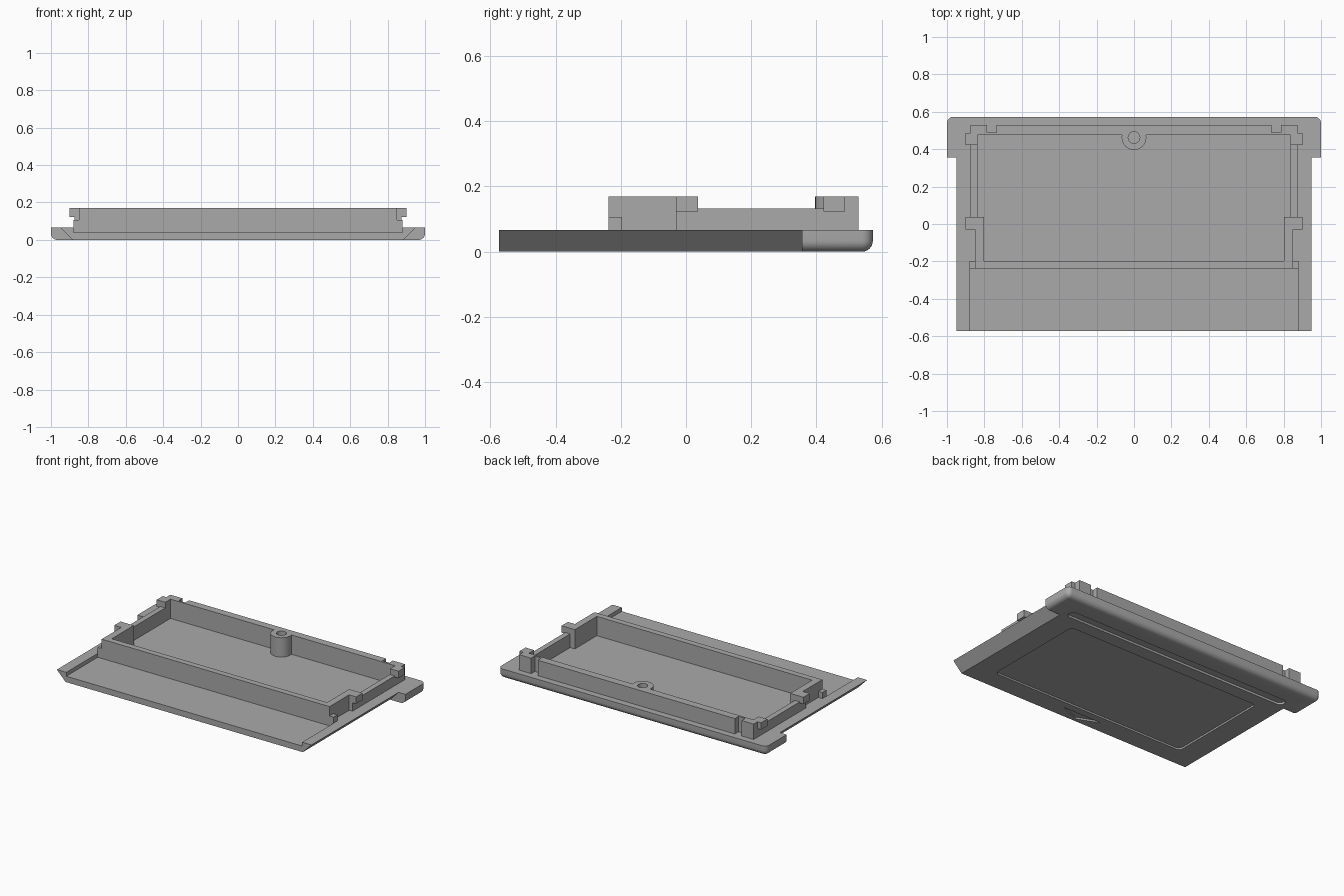
import bpy, bmesh, math

if "Cube" in bpy.data.objects:
    bpy.data.objects.remove(bpy.data.objects["Cube"], do_unlink=True)

GREY = (0.4, 0.4, 0.4, 1)
plastic = bpy.data.materials.new("grey plastic")
plastic.use_nodes = True
plastic.diffuse_color = GREY
plastic.node_tree.nodes["Principled BSDF"].inputs["Base Color"].default_value = GREY

RIM, FLOOR, TOP, LOW = 0.066, 0.04, 0.17, 0.132   # heights
FRONT, BACK = -0.573, 0.573


def finish(name, bm):
    bmesh.ops.recalc_face_normals(bm, faces=bm.faces)
    mesh = bpy.data.meshes.new(name)
    bm.to_mesh(mesh)
    bm.free()
    mesh.materials.append(plastic)
    obj = bpy.data.objects.new(name, mesh)
    bpy.context.collection.objects.link(obj)
    return obj


def prism(name, outline, z0, z1):
    bm = bmesh.new()
    face = bm.faces.new([bm.verts.new((x, y, z0)) for x, y in outline])
    geom = bmesh.ops.extrude_face_region(bm, geom=[face])["geom"]
    for v in geom:
        if isinstance(v, bmesh.types.BMVert):
            v.co.z = z1
    return finish(name, bm)


def box(name, x0, x1, y0, y1, z0, z1, mirror=False):
    obj = prism(name, [(x0, y0), (x1, y0), (x1, y1), (x0, y1)], z0, z1)
    if mirror:
        obj.modifiers.new("mirror", "MIRROR").use_mirror_merge = False
    return obj


def rounded(x, y0, y1, r, steps=8):
    pts = []
    for i, (cx, cy) in enumerate([(x - r, y1 - r), (r - x, y1 - r),
                                  (r - x, y0 + r), (x - r, y0 + r)]):
        for k in range(steps + 1):
            a = math.pi / 2 * (i + k / steps)
            pts.append((cx + r * math.cos(a), cy + r * math.sin(a)))
    return pts


def circle(cy, r, n=32):
    return [(r * math.cos(math.tau * i / n), cy + r * math.sin(math.tau * i / n))
            for i in range(n)]


def combine(obj, tool, operation="DIFFERENCE"):
    mod = obj.modifiers.new(operation.lower(), "BOOLEAN")
    mod.operation, mod.solver, mod.object = operation, "EXACT", tool
    bpy.context.view_layer.objects.active = obj
    bpy.ops.object.modifier_apply(modifier=mod.name)
    bpy.data.objects.remove(tool, do_unlink=True)


# Base plate with sides that lean inwards to the bottom
plate = box("base_plate", -0.95, 0.95, FRONT, 0.5, 0, RIM)
for v in plate.data.vertices:
    if v.co.z < 0.01:
        v.co.x *= 0.885 / 0.95

# Wide grip at the back, rounded at its corners and lower edges
bm = bmesh.new()
bmesh.ops.create_cube(bm, size=1)
for v in bm.verts:
    v.co = (v.co.x * 2, 0.355 if v.co.y < 0 else BACK, RIM if v.co.z > 0 else 0)


def soft(e):
    a, b = (v.co for v in e.verts)
    low = a.z + b.z < 0.01
    behind = a.y > 0.5 and b.y > 0.5
    side = abs(a.x + b.x) > 1.9
    return (low and (behind or side)) or (behind and side)


bmesh.ops.bevel(bm, geom=[e for e in bm.edges if soft(e)], offset=0.034,
                segments=6, profile=0.5, affect="EDGES")
combine(plate, finish("back_grip", bm), "UNION")

# Lowered areas on the upper side
combine(plate, box("front_recess", -0.88, 0.88, FRONT - 0.1, -0.238, FLOOR, 1))
combine(plate, box("tray_front", -0.803, 0.803, -0.197, 0.1, FLOOR, 1))
combine(plate, box("tray_back", -0.838, 0.838, 0.037, 0.477, FLOOR, 1))

# Label panel, finger slot and arrow sunk into the underside
combine(plate, prism("label_panel", rounded(0.73, -0.44, 0.28, 0.03), -1, 0.012))
combine(plate, prism("finger_slot", rounded(0.85, 0.37, 0.435, 0.032), -1, 0.015))
combine(plate, prism("arrow", [(-0.15, -0.49), (0, -0.55), (0.15, -0.49)], -1, 0.012))

# Front wall and its small end steps
box("front_wall", -0.85, 0.85, -0.238, -0.197, FLOOR, TOP)
box("front_wall_step", 0.85, 0.88, -0.238, -0.197, FLOOR, 0.107, True)

# Side walls: a thick tall part, a hooked clip, then a low thin part
box("side_wall_front", 0.803, 0.85, -0.197, -0.03, FLOOR, TOP, True)
box("side_clip_post", 0.803, 0.875, -0.03, 0.037, FLOOR, TOP, True)
box("side_clip_hook", 0.875, 0.902, -0.03, 0.037, 0.123, TOP, True)
box("side_wall_back", 0.838, 0.875, 0.037, 0.422, FLOOR, LOW, True)

# Back corner posts with hooks
box("corner_post", 0.838, 0.875, 0.422, 0.529, FLOOR, TOP, True)
box("corner_hook", 0.875, 0.902, 0.422, 0.487, 0.123, TOP, True)
box("corner_return", 0.785, 0.838, 0.477, 0.529, FLOOR, TOP, True)

# Back wall, thinner at the two notches, with the screw post
back = prism("back_wall", [(-0.785, 0.477), (0.785, 0.477), (0.785, 0.49), (0.735, 0.49),
                           (0.735, 0.529), (-0.735, 0.529), (-0.735, 0.49), (-0.785, 0.49)],
             FLOOR, TOP)
combine(back, prism("screw_post", circle(0.462, 0.066), FLOOR - 0.005, TOP), "UNION")
combine(back, prism("screw_hole", circle(0.462, 0.031), 0.06, 1))
back.name = "back_wall_with_screw_post"

# Smooth the rounded parts and keep the corners crisp
for obj in (plate, back):
    bpy.ops.object.select_all(action="DESELECT")
    obj.select_set(True)
    bpy.context.view_layer.objects.active = obj
    bpy.ops.object.shade_smooth_by_angle(angle=math.radians(30))
